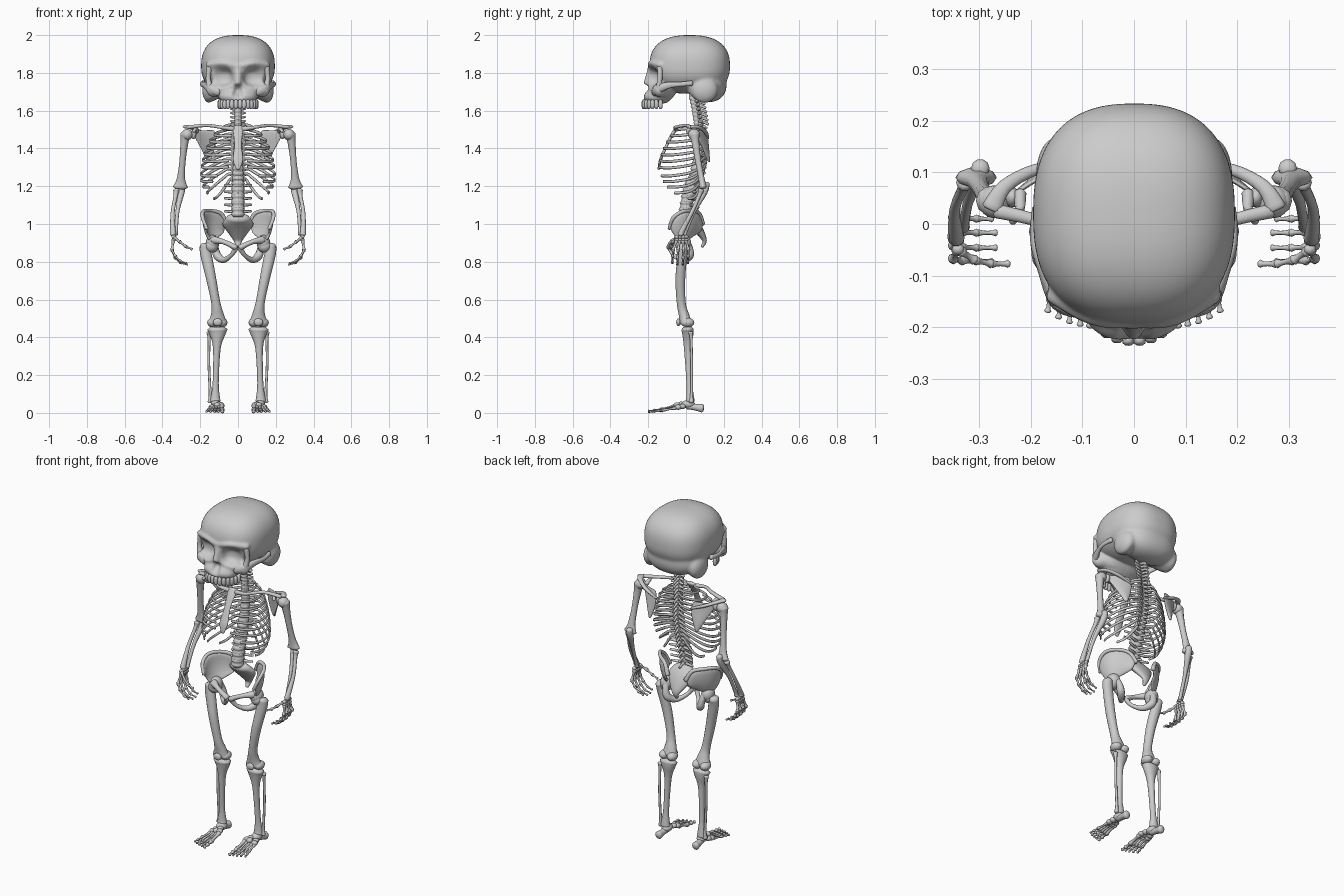
import bpy, bmesh, math
from mathutils import Vector as V
from mathutils.bvhtree import BVHTree


def ball(bm, c, r, e=2.0, low=1.0, seg=16):
    """Ellipsoid; e > 2 makes it boxier, low squashes the underside."""
    vs = bmesh.ops.create_uvsphere(bm, u_segments=seg, v_segments=seg * 2 // 3, radius=1)["verts"]
    for v in vs:
        k = sum(abs(q) ** e for q in v.co) ** (-1 / e)
        p = v.co * k
        if p.z < 0:
            p.z *= low
        v.co = V((c[0] + p.x * r[0], c[1] + p.y * r[1], c[2] + p.z * r[2]))


def catmull(rows, sub):
    out = []
    for i in range(len(rows) - 1):
        a, b, c, d = (rows[max(0, min(len(rows) - 1, j))] for j in (i - 1, i, i + 1, i + 2))
        for s in range(sub):
            t = s / sub
            out.append([q + .5 * t * (r - p + t * (2 * p - 5 * q + 4 * r - w + t * (3 * (q - r) + w - p)))
                        for p, q, r, w in zip(a, b, c, d)])
    return out + [rows[-1]]


def tube(bm, pts, radii, up=(0, 1, 0), n=10, sub=4):
    """Smooth tube through pts; a radius is a number or (width, depth)."""
    rr = [r if isinstance(r, tuple) else (r, r) for r in radii]
    path = catmull([list(p) + list(r) for p, r in zip(pts, rr)], sub)
    pos = [V(p[:3]) for p in path]
    rings = []
    for i, p in enumerate(path):
        t = (pos[min(i + 1, len(pos) - 1)] - pos[max(i - 1, 0)]).normalized()
        u = V(up).cross(t)
        u = u.normalized() if u.length > .05 else V((1, 0, 0))
        w = t.cross(u)
        a, b = max(p[3], .002), max(p[4], .002)
        items = [(0, 1)]
        if i == 0:
            items = [(-.45, .65), (0, 1)]
        elif i == len(path) - 1:
            items = [(0, 1), (.45, .65)]
        for off, k in items:
            c = pos[i] + t * off * min(a, b)
            rings.append([bm.verts.new(c + u * a * k * math.cos(2 * math.pi * j / n)
                                       + w * b * k * math.sin(2 * math.pi * j / n)) for j in range(n)])
    for r0, r1 in zip(rings, rings[1:]):
        for j in range(n):
            bm.faces.new((r0[j], r0[(j + 1) % n], r1[(j + 1) % n], r1[j]))
    bm.faces.new(rings[0])
    bm.faces.new(rings[-1])


def digit(bm, pts, r):
    """Chain of small bones with knobbly ends."""
    for i, (a, b) in enumerate(zip(pts, pts[1:])):
        a, b, k = V(a), V(b), r * (1 - .12 * i)
        tube(bm, [a.lerp(b, s) for s in (.06, .3, .7, .94)], [k * 1.3, k * .8, k * .75, k * 1.25], n=8, sub=2)


def plate(bm, top, base, bulge, rows=4):
    grid = [[bm.verts.new(V(a).lerp(V(b), s / rows) + V(bulge) * 4 * s / rows * (1 - s / rows))
             for a, b in zip(top, base)] for s in range(rows + 1)]
    for r0, r1 in zip(grid, grid[1:]):
        for j in range(len(r0) - 1):
            bm.faces.new((r0[j], r0[j + 1], r1[j + 1], r1[j]))


def make(name, build, mirror=True, thick=0):
    bm = bmesh.new()
    build(bm)
    bmesh.ops.recalc_face_normals(bm, faces=bm.faces[:])
    for f in bm.faces:
        f.smooth = True
    me = bpy.data.meshes.new(name)
    bm.to_mesh(me)
    bm.free()
    ob = bpy.data.objects.new(name, me)
    bpy.context.collection.objects.link(ob)
    if thick:
        m = ob.modifiers.new("thick", "SOLIDIFY")
        m.thickness, m.offset = thick, 0
        ob.modifiers.new("round", "SUBSURF").levels = 2
        ob.modifiers["round"].render_levels = 2
    if mirror:
        ob.modifiers.new("mirror", "MIRROR").use_mirror_merge = False


# Skull: a fine sphere shrunk onto overlapping masses, then pushed into the hollows
def masses(bm):
    ball(bm, (0, .02, 1.835), (.195, .213, .165), 2.5, .88, 64)
    ball(bm, (0, .115, 1.74), (.16, .10, .095), 2.3, 1, 40)
    ball(bm, (0, -.125, 1.735), (.135, .075, .085), 2.5, 1, 40)
    ball(bm, (0, -.152, 1.675), (.1, .075, .04), 2.4, 1, 40)
    tube(bm, [(0, -.175, 1.82), (0, -.195, 1.78), (0, -.212, 1.735)], [.03, .02, .018])
    tube(bm, [(-.16, -.135, 1.84), (-.08, -.18, 1.85), (0, -.185, 1.835), (.08, -.18, 1.85),
              (.16, -.135, 1.84)], [.018] * 5, up=(0, 0, 1))
    for s in (1, -1):
        ball(bm, (s * .148, .095, 1.71), (.042, .075, .072), seg=32)
        ball(bm, (s * .125, -.14, 1.71), (.045, .035, .04), seg=32)


def hollows(bm):
    for s in (1, -1):
        ball(bm, (s * .09, -.195, 1.778), (.063, .055, .05), 2.4, 1, 40)
        ball(bm, (s * .22, -.085, 1.755), (.05, .05, .055), 2, 1, 40)
    ball(bm, (0, -.23, 1.705), (.03, .05, .036), 2, 1, 32)


def skull(bm):
    trees = []
    for shape in (masses, hollows):
        tmp = bmesh.new()
        shape(tmp)
        bmesh.ops.recalc_face_normals(tmp, faces=tmp.faces[:])
        trees.append(BVHTree.FromBMesh(tmp))
        tmp.free()
    bmesh.ops.create_icosphere(bm, subdivisions=6, radius=1)
    core = V((0, -.03, 1.76))
    for v in bm.verts:
        d = v.co.normalized()
        hit = trees[0].ray_cast(core + d, -d)[0] or core + d * .1
        pit, normal = trees[1].ray_cast(hit, -d, (hit - core).length)[:2]
        v.co = pit if pit and normal.dot(d) < 0 else hit
    for _ in range(3):
        bmesh.ops.smooth_vert(bm, verts=bm.verts[:], factor=.5, use_axis_x=True, use_axis_y=True, use_axis_z=True)


def cheek(bm):
    tube(bm, [(.10, -.165, 1.70), (.145, -.15, 1.715), (.175, -.09, 1.735), (.192, -.03, 1.74), (.185, .03, 1.745)],
         [(.018, .025), (.018, .026), (.011, .018), (.009, .013), (.012, .015)], up=(0, 0, 1))
    tube(bm, [(.145, -.145, 1.71), (.158, -.138, 1.77), (.15, -.138, 1.83)], [.02, .013, .016])


def teeth(bm):
    for i in range(7):
        a = math.radians(6.5 + 13 * i)
        ball(bm, (.098 * math.sin(a), -.125 - .1 * math.cos(a), 1.634), (.0115, .011, .025), 3, 1, 12)


make("skull", skull, False)
make("cheekbones", cheek)
make("upper_teeth", teeth)


# Spine: each vertebra is a waisted body with rear and side processes
def spine(bm):
    keys = [(1.67, .035), (1.6, .05), (1.53, .06), (1.4, .07), (1.27, .05), (1.15, .01), (1.06, -.005)]
    rows = ([(1.672 - .0215 * i, .02, .0195, .06, .038) for i in range(7)]
            + [(1.522 - .0265 * i, .02 + .0012 * i, .024, .048, .038) for i in range(12)]
            + [(1.203 - .0345 * i, .036, .031, .065, .07) for i in range(5)])
    for z, r, h, back, side in rows:
        for (z1, y1), (z0, y0) in zip(keys, keys[1:]):
            if z >= z0 - .01:
                y = y0 + (y1 - y0) * (z - z0) / (z1 - z0)
                break
        tube(bm, [(0, y, z + h * .42), (0, y, z), (0, y, z - h * .42)], [r, r * .84, r], n=14, sub=2)
        tube(bm, [(0, y + r * .6, z), (0, y + back * .7, z - .006), (0, y + back, z - .016)],
             [(.012, .008), (.006, .008), (.006, .007)], up=(0, 0, 1), n=8, sub=2)
        for s in (1, -1):
            tube(bm, [(s * r * .5, y + r * .7, z), (s * side, y + r * .9 + .008, z + .002)],
                 [.009, .006], up=(0, 0, 1), n=8, sub=2)


make("spine", spine, False)

# Rib cage
W = [.085, .125, .15, .165, .178, .187, .193, .197, .195, .185, .165, .13]
FRONT = [-.045, -.08, -.105, -.12, -.132, -.14, -.145, -.145, -.145, -.14, -.13, -.1]
BACK = [.09, .105, .112, .115, .115, .115, .115, .112, .108, .1, .09, .08]
END = [168] * 7 + [150, 140, 127, 108, 80]


def ribs(bm):
    for i in range(12):
        z0 = 1.53 - .0265 * i
        z1 = 1.5 - .033 * i if i < 7 else 1.255 - .03 * (i - 7)
        mid, half = (BACK[i] + FRONT[i]) / 2, (BACK[i] - FRONT[i]) / 2
        pts = [(.012, BACK[i] - .03, z0)]
        for k in range(13):
            s = k / 12
            a = math.radians(14 + (END[i] - 14) * s)
            c = math.cos(a)
            pts.append((W[i] * math.sin(a) ** .85, mid + half * math.copysign(abs(c) ** .85, c),
                        z0 + (z1 - z0) * s - (.008 + .004 * min(i, 6)) * math.sin(math.pi * s)))
        tube(bm, pts, [(.005, .007)] + [(.0045, .0078)] * 13, up=(0, 0, 1), n=8, sub=2)


make("ribs", ribs)
make("breastbone", lambda bm: tube(
    bm, [(0, -.045, 1.515), (0, -.075, 1.47), (0, -.105, 1.41), (0, -.135, 1.34), (0, -.145, 1.29)],
    [(.034, .01), (.024, .009), (.02, .008), (.027, .008), (.01, .006)], n=14), False)

# Shoulder girdle
make("shoulder_blade", lambda bm: plate(
    bm, [(.12, .108, 1.5), (.112, .116, 1.45), (.122, .12, 1.39), (.15, .118, 1.325)],
    [(.235, .055, 1.495), (.235, .055, 1.465), (.2, .085, 1.41), (.16, .115, 1.325)], (0, .01, 0)), thick=.01)


def shoulder(bm):
    tube(bm, [(.115, .115, 1.455), (.19, .105, 1.485), (.25, .072, 1.51), (.275, .03, 1.515)],
         [(.008, .006), (.011, .009), (.014, .009), (.02, .009)], up=(0, 0, 1))
    tube(bm, [(.22, .06, 1.49), (.222, .025, 1.505), (.235, .005, 1.49)], [.012, .01, .008])
    tube(bm, [(.025, -.05, 1.503), (.09, -.055, 1.512), (.17, 0, 1.522), (.265, .025, 1.512)],
         [.014, .009, (.011, .009), (.014, .01)], up=(0, 0, 1))
    ball(bm, (.236, .052, 1.475), (.015, .02, .026))


make("collarbone_and_shoulder", shoulder)


# Arms and hands
def arm(bm):
    ball(bm, (.27, .043, 1.473), (.03, .032, .03))
    tube(bm, [(.278, .045, 1.475), (.284, .05, 1.43), (.294, .065, 1.33), (.302, .082, 1.24), (.305, .09, 1.195)],
         [.028, .021, .0165, (.022, .017), (.04, .02)])
    tube(bm, [(.297, .108, 1.215), (.3, .097, 1.17), (.32, .045, 1.07), (.328, .0, .965), (.329, -.005, .945)],
         [.018, .018, .0105, .01, .012])
    tube(bm, [(.327, .08, 1.178), (.33, .07, 1.15), (.346, .03, 1.06), (.345, -.02, .965), (.344, -.026, .945)],
         [.017, .011, .0105, .015, .017])


def hand(bm):
    for j in range(4):
        for k in range(2):
            ball(bm, (.34, .002 - .017 * j, .932 - .015 * k), (.012, .011, .011), seg=12)
    for j, y in enumerate((.014, -.013, -.042, -.068)):
        d = .008 if j in (0, 3) else 0
        digit(bm, [(.342, .0 - .017 * j, .912), (.35, y, .862), (.331, y - .003, .82 + d),
                   (.303, y - .004, .794 + d), (.265 + d, y - .004, .785 + d)], .0085)
    digit(bm, [(.335, -.052, .928), (.308, -.07, .905), (.275, -.077, .88), (.242, -.077, .866)], .0085)


make("arm_bones", arm)
make("hand_bones", hand)

# Pelvis
CREST = [(.165, -.088, .975), (.186, -.07, 1.03), (.184, -.02, 1.066), (.145, .035, 1.07), (.09, .07, 1.055), (.06, .088, 1.0)]
make("hip_wing", lambda bm: plate(
    bm, CREST, [(.148, -.055, .92), (.146, -.035, .91), (.138, -.01, .905), (.118, .012, .915), (.096, .035, .935),
                (.072, .065, .955)], (.006, .008, -.008)), thick=.016)


def pelvis(bm):
    tube(bm, CREST, [.009, .01, .01, .01, .011, .013], up=(0, 0, 1))
    ball(bm, (.135, -.015, .9), (.036, .042, .042))
    tube(bm, [(.13, -.04, .915), (.075, -.075, .905), (.012, -.085, .875)], [.022, .013, (.016, .02)])
    tube(bm, [(.012, -.083, .872), (.035, -.065, .835), (.075, -.02, .81), (.108, .018, .83), (.12, .02, .87),
              (.13, 0, .905)], [.015, .011, .016, .022, .018, .022])


make("hip_ring", pelvis)
make("sacrum", lambda bm: tube(
    bm, [(0, .01, 1.035), (0, .045, 1.0), (0, .08, .95), (0, .098, .91), (0, .085, .88)],
    [(.06, .03), (.082, .028), (.05, .02), (.022, .012), (.01, .008)], n=16), False)


# Legs and feet
def leg(bm):
    ball(bm, (.14, -.018, .882), (.036, .036, .034))
    tube(bm, [(.178, -.012, .885), (.17, -.018, .84), (.142, -.03, .71), (.117, -.025, .58), (.109, -.01, .515),
              (.109, -.002, .48)], [(.025, .03), (.03, .026), .0265, .024, (.036, .028), (.05, .032)], n=14)
    for x in (.084, .135):
        ball(bm, (x, .008, .478), (.028, .036, .025))
    ball(bm, (.108, -.04, .48), (.025, .012, .02))
    tube(bm, [(.109, .008, .442), (.109, .01, .415), (.112, .01, .34), (.118, .018, .16), (.12, .022, .085),
              (.12, .022, .064)], [(.054, .033), (.042, .03), (.02, .021), .016, (.024, .021), (.028, .024)], n=14)
    tube(bm, [(.153, .025, .425), (.153, .028, .39), (.154, .03, .25), (.147, .03, .1), (.148, .028, .058)],
         [.014, .008, .007, .008, .013])


def foot(bm):
    ball(bm, (.116, .012, .046), (.028, .036, .022))
    tube(bm, [(.116, .01, .038), (.12, .05, .03), (.122, .085, .025)], [.02, .018, (.021, .024)], up=(0, 0, 1))
    for x, y, z in ((.1, -.025, .046), (.132, -.02, .034), (.09, -.045, .042), (.11, -.047, .042), (.138, -.042, .03)):
        ball(bm, (x, y, z), (.018, .019, .014), seg=12)
    for j in range(5):
        a = V((.085 + .015 * j, -.053, .037 - .003 * j))
        b = V((.083 + .021 * j, -.198 + .0018 * j * j, .007))
        pts = [a.lerp(b, s) for s in (0, .56, .8, 1)]
        pts[1].z, pts[2].z = .015, .011
        digit(bm, pts, .011 if j == 0 else .0075)


make("leg_bones", leg)
make("foot_bones", foot)
